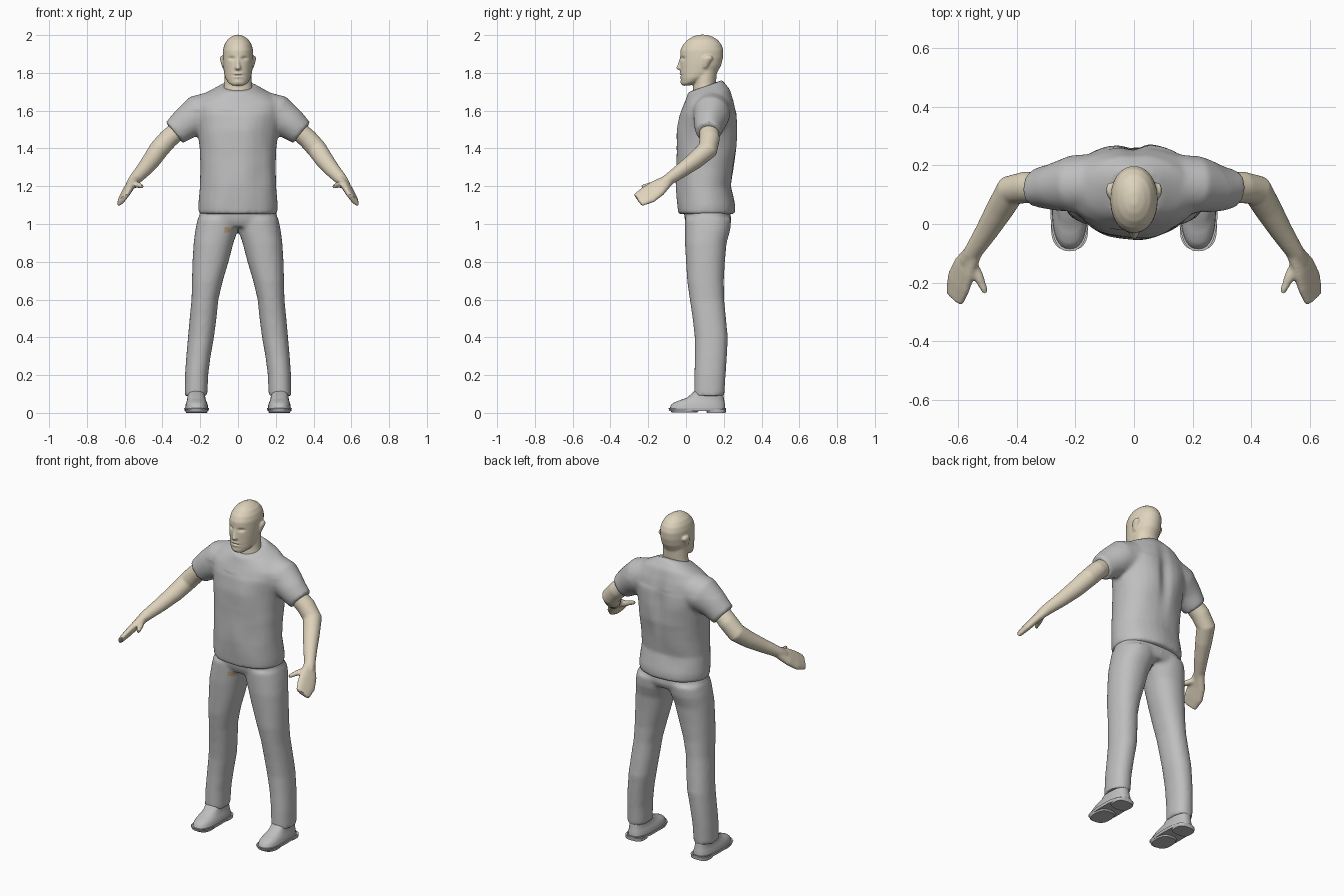
import bpy, bmesh, math
from mathutils import Vector, noise

N = 32  # points around each cross-section


def material(name, rgb):
    m = bpy.data.materials.new(name)
    m.diffuse_color = (*rgb, 1)
    return m


SKIN = material("skin", (0.73, 0.65, 0.50))
CLOTH = material("cloth grey", (0.52, 0.52, 0.525))
TAN = material("tan patch", (0.50, 0.36, 0.20))


def loft(bm, sections, power=2.0, side=1):
    """Closed skin over sections (centre, u axis, v axis)."""
    rings = []
    for c, u, v in sections:
        ring = []
        for i in range(N):
            a = 2 * math.pi * i / N
            ca, sa = math.cos(a), math.sin(a)
            p = (Vector(c) + Vector(u) * math.copysign(abs(ca) ** (2 / power), ca)
                 + Vector(v) * math.copysign(abs(sa) ** (2 / power), sa))
            ring.append(bm.verts.new((p.x * side, p.y, p.z)))
        rings.append(ring)
    for r, s in zip(rings, rings[1:]):
        for i in range(N):
            j = (i + 1) % N
            bm.faces.new((r[i], r[j], s[j], s[i]))
    bm.faces.new(rings[0])
    bm.faces.new(rings[-1])


def levels(rows):
    """Horizontal sections from (z, x0, x1, y0, y1, tilt)."""
    out = []
    for z, x0, x1, y0, y1, *t in rows:
        ry = (y1 - y0) / 2
        out.append((((x0 + x1) / 2, (y0 + y1) / 2, z), ((x1 - x0) / 2, 0, 0),
                    (0, ry, ry * (t[0] if t else 0))))
    return out


def tube(rows, ref=(0, 1, 0)):
    """Sections along a path from (x, y, z, width, thickness)."""
    pts = [Vector(r[:3]) for r in rows]
    out = []
    for i, r in enumerate(rows):
        d = (pts[min(i + 1, len(pts) - 1)] - pts[max(i - 1, 0)]).normalized()
        u = Vector(ref)
        u = (u - d * u.dot(d)).normalized()
        out.append((pts[i], u * r[3], d.cross(u) * r[4]))
    return out


def finish(name, bm, mat, voxel=0, smooth=4, shape=None, angle=40):
    bmesh.ops.recalc_face_normals(bm, faces=bm.faces)
    me = bpy.data.meshes.new(name)
    bm.to_mesh(me)
    bm.free()
    ob = bpy.data.objects.new(name, me)
    bpy.context.collection.objects.link(ob)
    bpy.ops.object.select_all(action='DESELECT')
    ob.select_set(True)
    bpy.context.view_layer.objects.active = ob
    if voxel:  # fuse the overlapping volumes into one skin
        m = ob.modifiers.new("fuse", 'REMESH')
        m.mode, m.voxel_size = 'VOXEL', voxel
        s = ob.modifiers.new("soften", 'SMOOTH')
        s.factor, s.iterations = 0.5, smooth
        for mod in ("fuse", "soften"):
            bpy.ops.object.modifier_apply(modifier=mod)
    if shape:
        for v in ob.data.vertices:
            v.co = shape(v.co.copy())
    ob.data.materials.clear()
    ob.data.materials.append(mat)
    bpy.ops.object.shade_smooth_by_angle(angle=math.radians(angle))
    return ob


def bump(p, x, z, rx, rz):
    return math.exp(-((p.x - x) / rx) ** 2 - ((p.z - z) / rz) ** 2)


# Shirt: torso and two sleeves
bm = bmesh.new()
loft(bm, levels([(z, -w, w, y0, y1, t) for z, w, y0, y1, t in [
    (1.052, .209, -.043, .258, 0), (1.10, .211, -.046, .258, 0), (1.2, .202, -.052, .24, 0),
    (1.3, .199, -.052, .257, 0), (1.4, .203, -.053, .275, 0), (1.5, .216, -.047, .275, 0),
    (1.58, .235, -.034, .27, 0), (1.64, .235, -.012, .255, .05), (1.69, .175, .002, .235, .2),
    (1.73, .09, .012, .195, .35)]]), 2.15)
for s in (1, -1):
    loft(bm, tube([(.12, .14, 1.605, .10, .10), (.21, .133, 1.58, .098, .104),
                   (.28, .125, 1.53, .08, .086), (.338, .12, 1.482, .068, .071)]), side=s)


def folds(p):
    n = noise.noise(Vector((p.x * 9, p.y * 9, p.z * 6)))
    p.y += 0.008 * n * (1 if p.z < 1.6 else 0.3)
    if p.y > 0.15:
        p.y -= 0.018 * bump(p, 0, 1.48, .035, .18)
    return p


finish("shirt", bm, CLOTH, 0.010, 8, folds)

# Trousers: hips and two legs
bm = bmesh.new()
loft(bm, levels([(.985, -.19, .19, .01, .225), (1.02, -.212, .212, -.006, .24),
                 (1.09, -.195, .195, -.015, .23)]), 2.4)
for s in (1, -1):
    loft(bm, levels([
        (1.03, -.01, .213, -.006, .24), (.97, .0, .226, -.006, .235), (.9, .024, .235, -.006, .215),
        (.8, .05, .241, 0, .206), (.7, .08, .244, .006, .2), (.6, .104, .246, .02, .202),
        (.5, .114, .256, .035, .212), (.4, .127, .265, .046, .222), (.3, .145, .274, .047, .217),
        (.2, .158, .281, .044, .21), (.09, .162, .283, .042, .203)]), 2.2, s)
trousers = finish("trousers", bm, CLOTH, 0.010, 8)
# small tan patch beside the fly
trousers.data.materials.append(TAN)
for f in trousers.data.polygons:
    c = f.center
    if c.y < 0.06 and abs(c.x + .057) < .017 and abs(c.z - .967) < .013:
        f.material_index = 1

# Shoes and soles
bm, bs = bmesh.new(), bmesh.new()
for s in (1, -1):
    loft(bm, levels([
        (.022, .158, .28, -.086, .208), (.042, .16, .278, -.08, .207), (.056, .165, .274, -.062, .204),
        (.068, .17, .27, -.03, .202), (.08, .173, .268, .005, .2), (.12, .178, .266, .05, .195)]), 2.5, s)
    loft(bs, levels([(.01, .156, .283, -.088, .21), (.026, .154, .285, -.093, .213)]), 2.6, s)
    loft(bs, levels([(.0, .163, .276, .11, .21), (.02, .161, .278, .108, .212)]), 3, s)
    loft(bs, levels([(.002, .165, .275, -.075, .06), (.02, .156, .283, -.09, .075)]), 2.6, s)
finish("shoes", bm, CLOTH, angle=60)
finish("soles", bs, CLOTH)

# Arms, hands and thumbs
bm = bmesh.new()
for s in (1, -1):
    loft(bm, tube([(.29, .12, 1.52, .05, .05), (.37, .125, 1.45, .054, .052),
                   (.42, .115, 1.394, .053, .052), (.458, .05, 1.338, .046, .048),
                   (.503, -.025, 1.283, .038, .04), (.552, -.10, 1.23, .03, .031),
                   (.57, -.13, 1.205, .026, .026)]), side=s)
    loft(bm, tube([(.545, -.09, 1.235, .03, .026), (.578, -.15, 1.19, .052, .023),
                   (.598, -.2, 1.155, .058, .02), (.612, -.255, 1.126, .045, .014)],
                  (.57, .48, -.67)), 2.4, s)
    loft(bm, tube([(.565, -.12, 1.215, .024, .02), (.53, -.18, 1.207, .018, .016),
                   (.506, -.235, 1.198, .01, .01)]), side=s)
finish("arms", bm, SKIN, 0.007, 4)

# Head: skull, neck, nose and ears
bm = bmesh.new()
loft(bm, levels([
    (1.733, -.03, .03, -.014, .03, .1), (1.75, -.053, .053, -.024, .085, .2),
    (1.775, -.068, .068, -.027, .13, .1), (1.80, -.074, .074, -.03, .165),
    (1.84, -.079, .079, -.031, .186), (1.88, -.081, .081, -.031, .196),
    (1.92, -.08, .08, -.03, .198), (1.95, -.072, .072, -.016, .188),
    (1.975, -.057, .057, .008, .168), (1.992, -.035, .035, .035, .14),
    (2.002, -.012, .012, .065, .11)]), 2.1)
loft(bm, levels([(1.65, -.09, .09, .03, .19), (1.70, -.08, .08, .035, .17),
                 (1.74, -.074, .074, .04, .158), (1.82, -.07, .07, .04, .165)]))
loft(bm, levels([(1.815, -.012, .012, -.04, 0), (1.823, -.018, .018, -.053, 0),
                 (1.85, -.011, .011, -.043, 0), (1.88, -.008, .008, -.033, 0)]))
for s in (1, -1):
    loft(bm, levels([(1.825, .065, .083, .085, .11), (1.85, .065, .09, .083, .125),
                     (1.875, .065, .096, .088, .142), (1.89, .07, .093, .10, .138)]), side=s)


def features(p):
    if p.y < 0.04:
        for s in (1, -1):
            p.y += 0.010 * bump(p, .034 * s, 1.877, .017, .009)   # eye sockets
        p.y -= 0.005 * bump(p, 0, 1.796, .024, .006)              # upper lip
        p.y -= 0.005 * bump(p, 0, 1.778, .02, .006)               # lower lip
        p.y += 0.005 * bump(p, 0, 1.787, .026, .003)              # mouth line
        p.y -= 0.004 * bump(p, 0, 1.75, .02, .012)                # chin
    return p


finish("head", bm, SKIN, 0.005, 8, features, 60)
